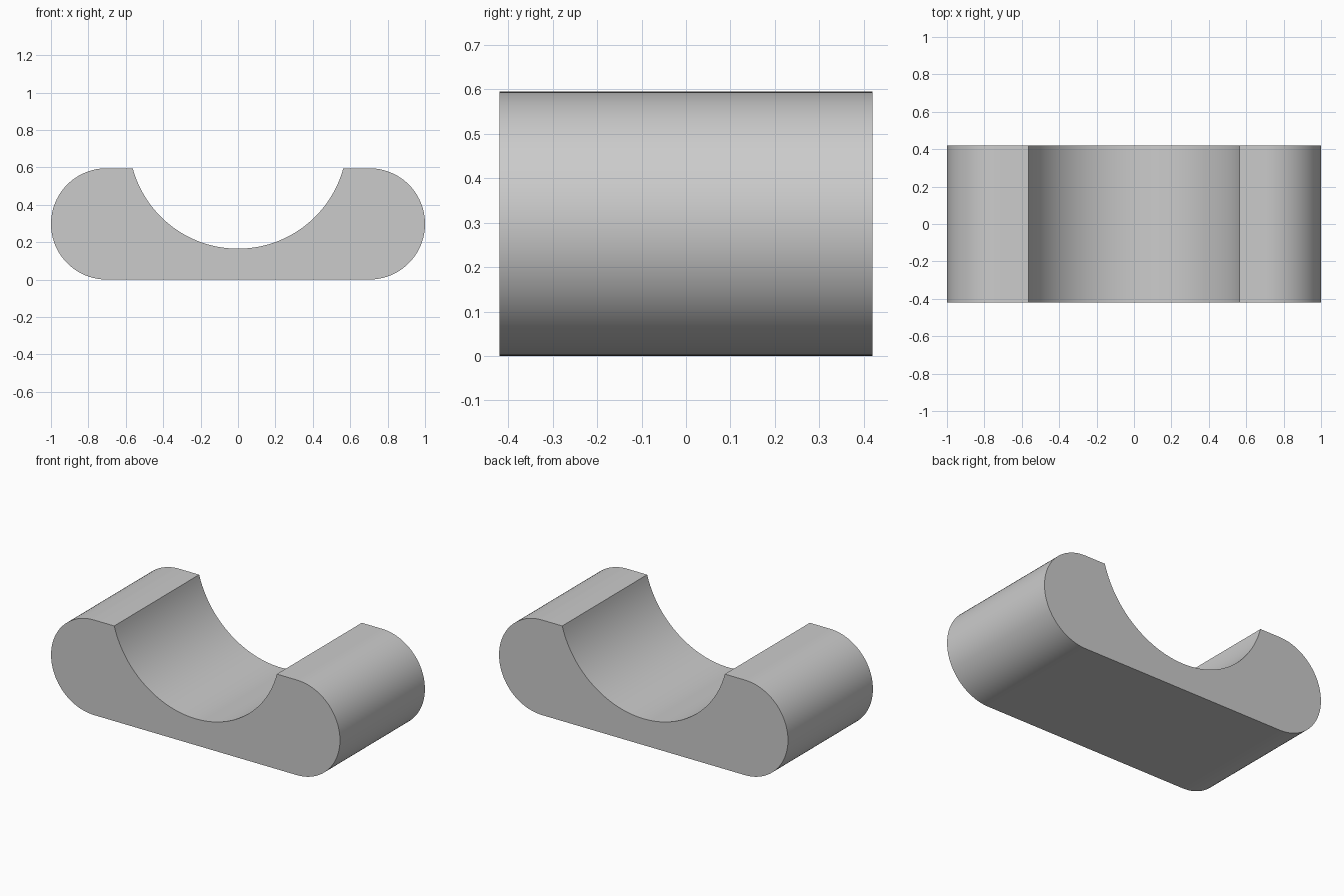
import bpy, bmesh
from math import cos, sin, pi, asin, radians

cube = bpy.data.objects.get("Cube")
if cube:
    bpy.data.objects.remove(cube, do_unlink=True)

HEIGHT = 0.595
HALF_DEPTH = 0.42
END_R = HEIGHT / 2
END_X = 1 - END_R
GROOVE_HALF = 0.563
GROOVE_BOTTOM = 0.165


def arc(cx, cz, r, start, end, steps):
    """Points along an arc in the x-z plane."""
    angles = [start + (end - start) * i / steps for i in range(steps + 1)]
    return [(cx + r * cos(a), cz + r * sin(a)) for a in angles]


# Groove circle passes through both rims and the lowest point
sag = HEIGHT - GROOVE_BOTTOM
groove_r = (GROOVE_HALF ** 2 + sag ** 2) / (2 * sag)
half_angle = asin(GROOVE_HALF / groove_r)

# Outline: rounded left-hand end, rounded opposite end, then the groove
profile = arc(END_X, END_R, END_R, -pi / 2, pi / 2, 48)
profile += arc(0, GROOVE_BOTTOM + groove_r, groove_r,
               -pi / 2 + half_angle, -pi / 2 - half_angle, 72)
profile += arc(-END_X, END_R, END_R, pi / 2, 3 * pi / 2, 48)

# Extrude the outline from front to back
bm = bmesh.new()
face = bm.faces.new([bm.verts.new((x, -HALF_DEPTH, z)) for x, z in profile])
extruded = bmesh.ops.extrude_face_region(bm, geom=[face], use_keep_orig=True)
back = [v for v in extruded["geom"] if isinstance(v, bmesh.types.BMVert)]
bmesh.ops.translate(bm, verts=back, vec=(0, 2 * HALF_DEPTH, 0))
bmesh.ops.recalc_face_normals(bm, faces=bm.faces)

mesh = bpy.data.meshes.new("cradle_block")
bm.to_mesh(mesh)
bm.free()
block = bpy.data.objects.new("cradle_block", mesh)
bpy.context.collection.objects.link(block)

# Plain grey material
grey = bpy.data.materials.new("grey")
grey.use_nodes = True
colour = (0.6, 0.6, 0.6, 1)
grey.diffuse_color = colour
grey.node_tree.nodes["Principled BSDF"].inputs["Base Color"].default_value = colour
mesh.materials.append(grey)

# Smooth curved walls, crisp rims
bpy.ops.object.select_all(action="DESELECT")
block.select_set(True)
bpy.context.view_layer.objects.active = block
bpy.ops.object.shade_smooth_by_angle(angle=radians(30))
